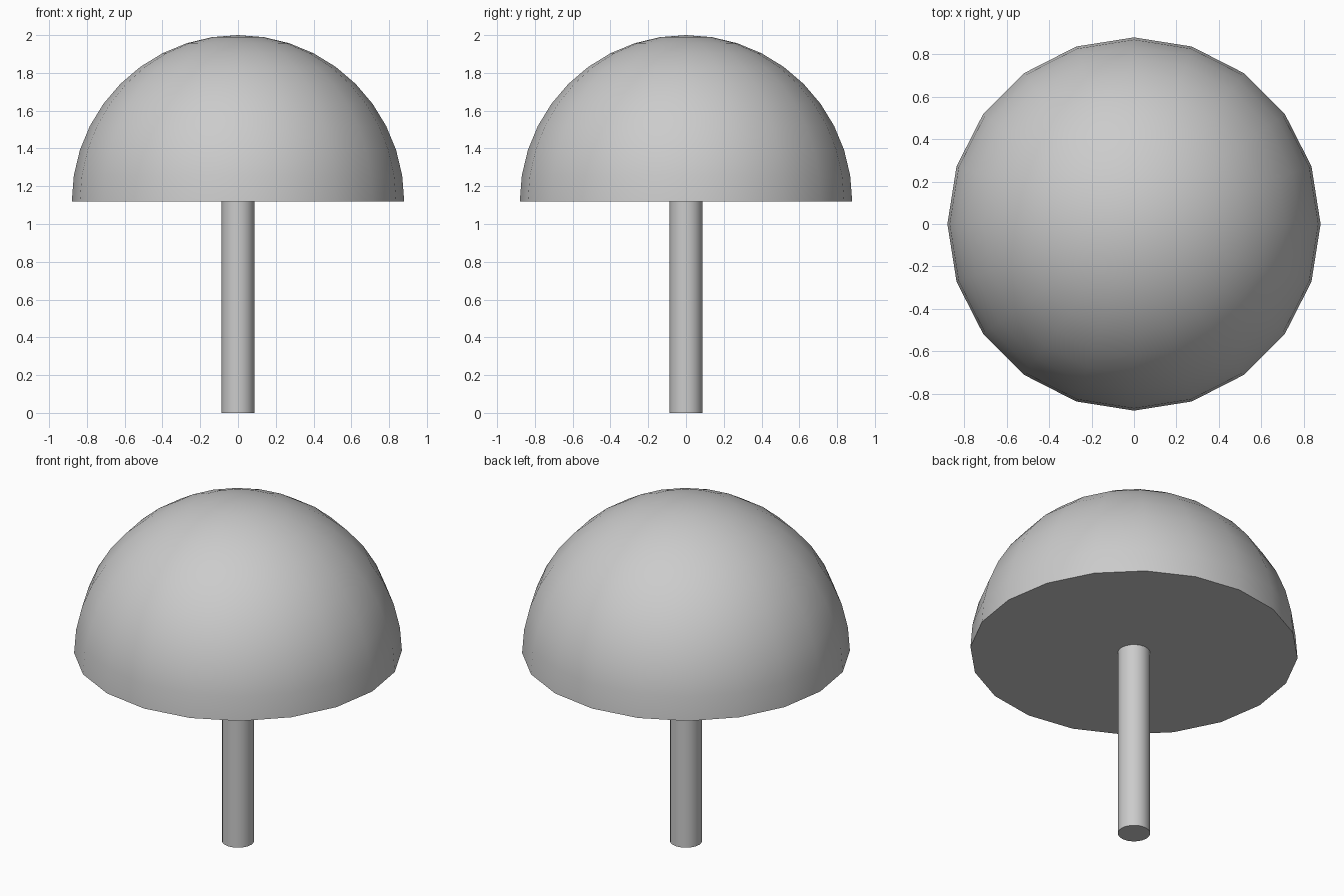
import bpy, bmesh
from math import radians, sin, cos, tau

if "Cube" in bpy.data.objects:
    bpy.data.objects.remove(bpy.data.objects["Cube"])

SIDES = 20
DOME_R, DOME_Z = 0.88, 1.12
STEM_R = 0.087


def lathe(name, profile, sides):
    """Revolve (radius, z) points around z; radius 0 becomes a pole."""
    bm = bmesh.new()
    rings = []
    for r, z in profile:
        if r < 1e-6:
            rings.append([bm.verts.new((0, 0, z))] * sides)
        else:
            rings.append([bm.verts.new((r * cos(tau * i / sides), r * sin(tau * i / sides), z))
                          for i in range(sides)])
    for low, high in zip(rings, rings[1:]):
        for i in range(sides):
            j = (i + 1) % sides
            bm.faces.new(dict.fromkeys((low[i], low[j], high[j], high[i])))
    # Flat caps on open ends
    for ring in (rings[0], rings[-1]):
        if len(set(ring)) == sides:
            bm.faces.new(ring)
    bmesh.ops.recalc_face_normals(bm, faces=bm.faces)
    mesh = bpy.data.meshes.new(name)
    bm.to_mesh(mesh)
    bm.free()
    obj = bpy.data.objects.new(name, mesh)
    bpy.context.collection.objects.link(obj)
    bpy.ops.object.select_all(action='DESELECT')
    obj.select_set(True)
    bpy.context.view_layer.objects.active = obj
    bpy.ops.object.shade_smooth_by_angle(angle=radians(40))
    return obj


# Half-sphere canopy with a flat underside
dome = [(DOME_R * cos(radians(9 * k)), DOME_Z + DOME_R * sin(radians(9 * k))) for k in range(11)]
lathe("canopy", dome, SIDES)

# Round stem from the ground to the underside
lathe("stem", [(STEM_R, 0), (STEM_R, DOME_Z)], SIDES)
